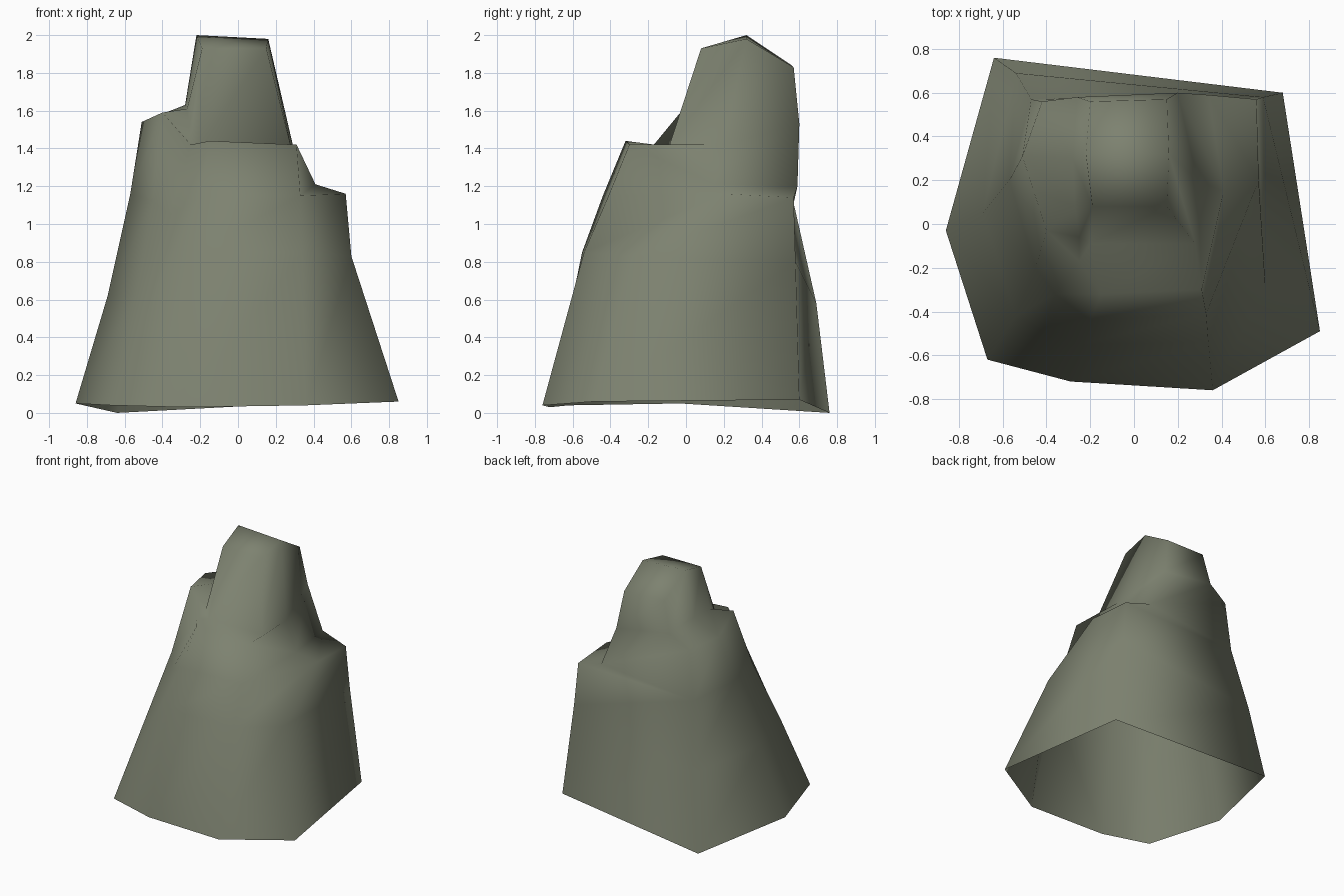
import bpy, bmesh

# Cross-section rings, bottom to top. Each runs counter-clockwise:
# back left, left, front left, gully, front, front right, right, back right
base = [(-.64, .76, 0), (-.86, -.03, .05), (-.67, -.62, .04), (-.48, -.67, .035),
        (-.29, -.72, .03), (.36, -.76, .04), (.85, -.49, .06), (.68, .60, .07)]
waist = [(-.54, .69, .58), (-.69, .05, .62), (-.54, -.42, .62), (-.42, -.49, .68),
         (-.24, -.55, .85), (.34, -.54, .85), (.60, -.28, .83), (.59, .58, .80)]
shoulder = [(-.47, .57, 1.11), (-.57, .20, 1.16), (-.45, -.20, 1.12), (-.36, -.32, 1.05),
            (-.20, -.44, 1.15), (.33, -.41, 1.15), (.57, .20, 1.16), (.56, .57, 1.14)]
ledge_rim = [(-.42, .56, 1.50), (-.51, .31, 1.54), (-.40, -.03, 1.59), (-.25, -.17, 1.42),
             (-.15, -.32, 1.44), (.31, -.30, 1.42), (.41, .15, 1.21), (.34, .59, 1.20)]
ledge_inner = [(-.26, .58, 1.60), (-.28, .30, 1.63), (-.27, .08, 1.61), (-.25, -.06, 1.44),
               (-.20, -.09, 1.41), (.28, -.09, 1.41), (.29, .20, 1.42), (.20, .60, 1.53)]
front_left_tip = (-.19, .08, 1.93)
peak = [(-.20, .56, 1.84), (-.22, .32, 2.0)] + [front_left_tip] * 3 + [
        (.15, .08, 1.93), (.16, .32, 1.98), (.15, .57, 1.83)]

# Loft the rings into an open-bottomed rock shell
bm = bmesh.new()
rings = [[bm.verts.new(p) for p in ring]
         for ring in (base, waist, shoulder, ledge_rim, ledge_inner, peak)]
for low, high in zip(rings, rings[1:]):
    for j in range(8):
        k = (j + 1) % 8
        bm.faces.new((low[j], low[k], high[k], high[j]))

# Sloped two-facet summit
top = rings[-1]
bm.faces.new((top[0], top[1], top[6], top[7]))
bm.faces.new((top[1], top[2], top[5], top[6]))
bmesh.ops.remove_doubles(bm, verts=bm.verts[:], dist=0.0005)
for f in bm.faces:
    f.smooth = True

mesh = bpy.data.meshes.new("rock_spire")
bm.to_mesh(mesh)
bm.free()

# Single olive grey stone colour
stone = bpy.data.materials.new("olive_grey_stone")
stone.diffuse_color = (.205, .223, .162, 1)
mesh.materials.append(stone)
rock = bpy.data.objects.new("rock_spire", mesh)
bpy.context.collection.objects.link(rock)
